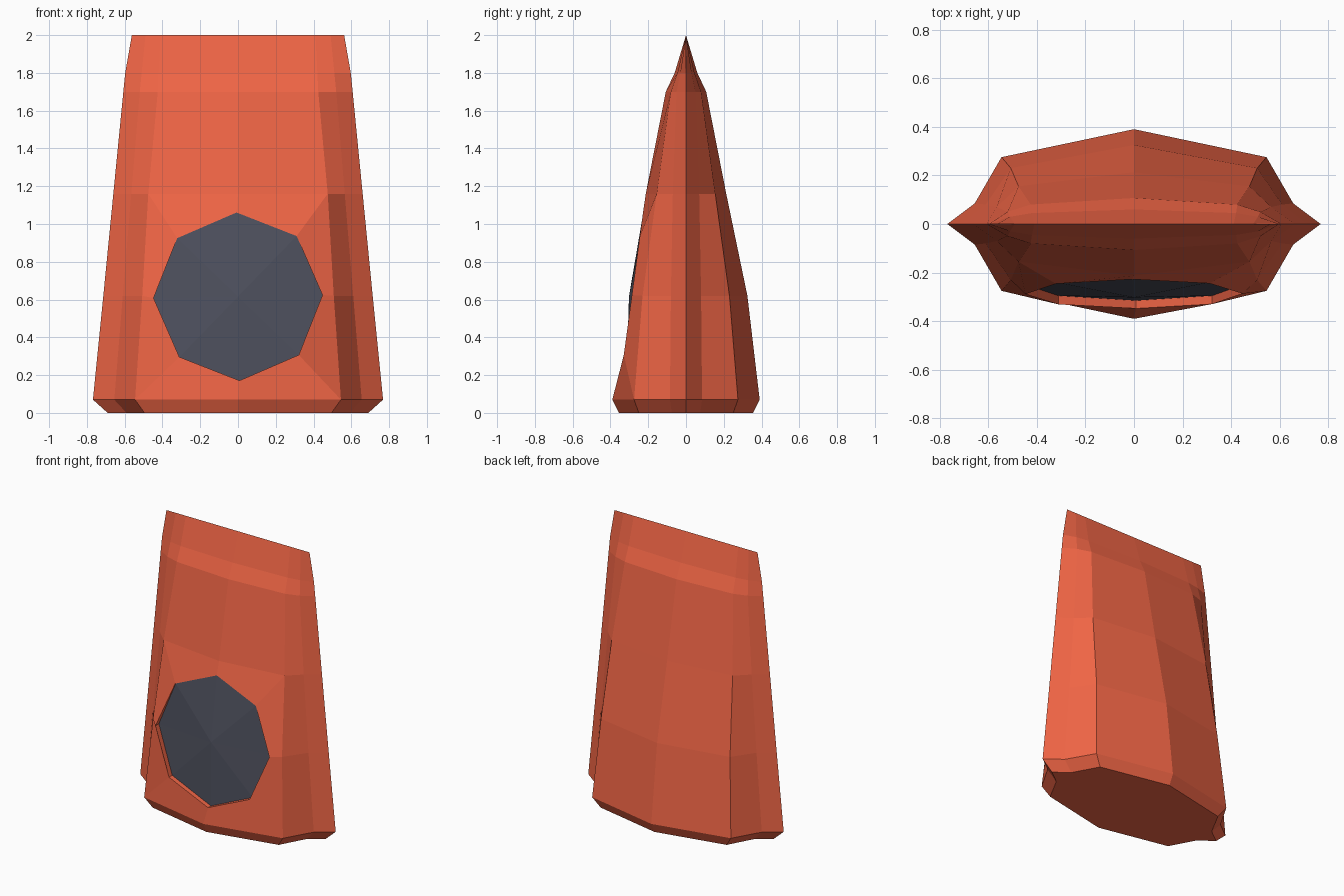
import bpy, bmesh, math

if "Cube" in bpy.data.objects:
    bpy.data.objects.remove(bpy.data.objects["Cube"])


def material(name, color):
    m = bpy.data.materials.new(name)
    m.diffuse_color = (*color, 1)
    m.use_nodes = True
    m.node_tree.nodes["Principled BSDF"].inputs["Base Color"].default_value = m.diffuse_color
    return m


def finish(bm, name, mat):
    me = bpy.data.meshes.new(name)
    bm.to_mesh(me)
    bm.free()
    ob = bpy.data.objects.new(name, me)
    me.materials.append(mat)
    bpy.context.collection.objects.link(ob)
    return ob


red = material("red_plastic", (0.87, 0.13, 0.06))
dark = material("dark_label", (0.075, 0.08, 0.11))

# Cross-sections: z, side edge x, inner groove (x, y), shoulder (x, y), middle y
levels = [
    (0.00, 0.69, 0.59, 0.075, 0.495, 0.25, 0.355),
    (0.07, 0.768, 0.655, 0.085, 0.545, 0.275, 0.39),
    (0.62, 0.713, 0.61, 0.08, 0.507, 0.23, 0.325),
    (1.16, 0.66, 0.565, 0.07, 0.475, 0.155, 0.213),
    (1.70, 0.607, 0.52, 0.05, 0.425, 0.08, 0.107),
    (1.80, 0.597, 0.51, 0.03, 0.42, 0.045, 0.06),
    (2.00, 0.562, 0.49, 0.0, 0.41, 0.0, 0.0),
]

# Squeezed tube body
bm = bmesh.new()
rings = []
for z, ex, gx, gy, sx, sy, my in levels:
    half = [(ex, 0), (gx, gy), (sx, sy), (0, my), (-sx, sy), (-gx, gy)]
    pts = half + [(-x, -y) for x, y in half]
    rings.append([bm.verts.new((x, y, z)) for x, y in pts])
for k in range(len(rings) - 1):
    a, b = rings[k], rings[k + 1]
    for i in range(12):
        if k in (1, 2) and i in (8, 9):
            continue  # left open for the round recess
        j = (i + 1) % 12
        bm.faces.new((a[i], a[j], b[j], b[i]))
bm.faces.new(rings[0][::-1])

# Flat octagonal recess rim joined to the open front panel
L, M, R = 8, 9, 10
outer = [rings[2][R], rings[3][R], rings[3][M], rings[3][L],
         rings[2][L], rings[1][L], rings[1][M], rings[1][R]]
disc_y = [-0.25, -0.24, -0.226, -0.24, -0.25, -0.295, -0.315, -0.295]
rim, floor = [], []
for i in range(8):
    a = math.radians(45 * i + 1)
    x, z = 0.447 * math.cos(a), 0.616 + 0.445 * math.sin(a)
    rim.append(bm.verts.new((x, -0.2875 + 0.135 * (z - 0.616), z)))
    floor.append((x, disc_y[i], z))
inner = [bm.verts.new(p) for p in floor]
for i in range(8):
    j = (i + 1) % 8
    bm.faces.new((outer[i], outer[j], rim[j], rim[i]))
    bm.faces.new((rim[i], rim[j], inner[j], inner[i]))
bmesh.ops.remove_doubles(bm, verts=bm.verts, dist=1e-4)
bmesh.ops.recalc_face_normals(bm, faces=bm.faces)
finish(bm, "tube_body", red)

# Dark round panel, slightly bulged at its centre
bm = bmesh.new()
edge = [bm.verts.new(p) for p in floor]
centre = bm.verts.new((0, -0.302, 0.616))
for i in range(8):
    bm.faces.new((edge[i], edge[(i + 1) % 8], centre))
finish(bm, "round_panel", dark)
